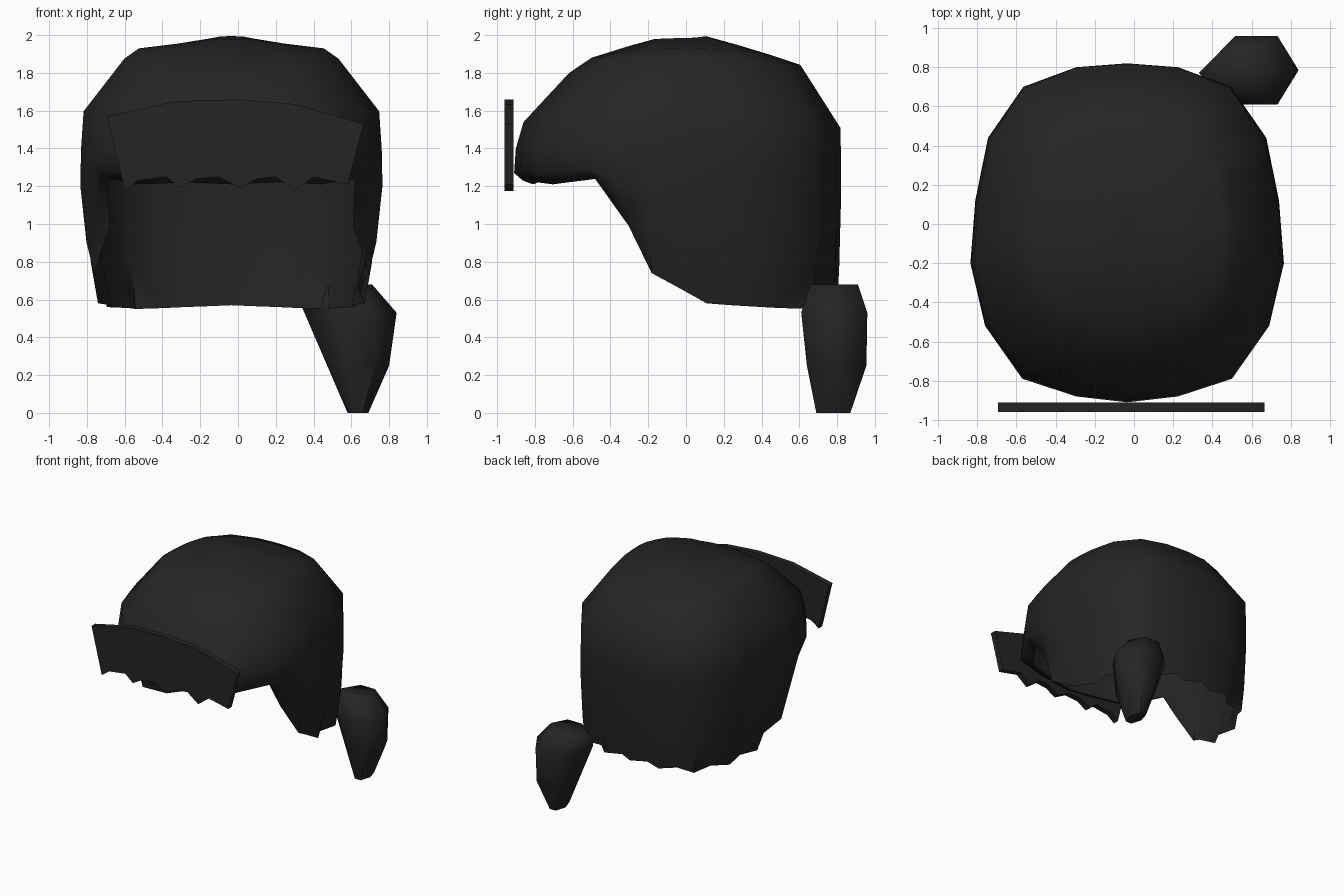
import bpy, bmesh, math

if "Cube" in bpy.data.objects:
    bpy.data.objects.remove(bpy.data.objects["Cube"])

black = bpy.data.materials.new("soft black")
black.diffuse_color = (0.018, 0.018, 0.018, 1)
black.use_nodes = True
black.node_tree.nodes["Principled BSDF"].inputs["Base Color"].default_value = black.diffuse_color


def finish(name, bm, angle):
    """Turn a bmesh into a smooth-shaded object with sharp edges above the angle."""
    bmesh.ops.recalc_face_normals(bm, faces=bm.faces)
    me = bpy.data.meshes.new(name)
    bm.to_mesh(me)
    bm.free()
    me.materials.append(black)
    me.shade_smooth()
    me.set_sharp_from_angle(angle=math.radians(angle))
    ob = bpy.data.objects.new(name, me)
    bpy.context.collection.objects.link(ob)
    return ob


def lerp(a, b, t):
    return a + (b - a) * t


# Hair cap: half outline from back to front as (x, y, hem height)
CX = -0.035
half = [(0, .82, .57), (.26, .80, .56), (.53, .70, .55), (.71, .44, .56),
        (.775, .12, .58), (.80, -.20, .74), (.725, -.52, 1.24),
        (.535, -.79, 1.21), (.26, -.88, 1.22), (0, -.91, 1.21)]
loop = half + [(-x, y, h) for x, y, h in half[-2:0:-1]]

# Midpoint columns let the strands crease between the main columns
columns = []
for i, p in enumerate(loop):
    q = loop[(i + 1) % len(loop)]
    columns.append((*p, False))
    columns.append((*[(a + b) / 2 for a, b in zip(p, q)], True))

# Rings from crown down: (scale, height) at the side, back and front
rings = [((.12, 1.985), (.13, 1.995), (.18, 1.98)),
         ((.36, 1.955), (.32, 1.95), (.34, 1.94)),
         ((.62, 1.93), (.55, 1.89), (.55, 1.88)),
         ((.71, 1.88), (.74, 1.84), (.68, 1.80)),
         ((.98, 1.60), (1.0, 1.50), (.945, 1.54)),
         ((.995, 1.40), (1.0, 1.30), (.99, 1.40)),
         ((1.0, 1.20), (1.0, 1.10), (1.0, 1.27))]

bm = bmesh.new()
grid = []
for x, y, hem, crease in columns:
    w = min(1, (y / .85) ** 2)
    col = []
    for side, back, front in rings:
        end = back if y > 0 else front
        s, z = lerp(side[0], end[0], w), lerp(side[1], end[1], w)
        z = max(z, hem + .06)
        col.append(bm.verts.new((CX + x * s, y * s, z)))
    # Lower strands, tucked in towards the hem
    tuck = lerp(.91, .98 if y > 0 else .89, w)
    for t, s in ((.65, lerp(1, tuck, .45)), (1, tuck)):
        if crease and y > -.4:
            s *= lerp(1, .93, t)
        zz = lerp(z, hem, t)
        col.append(bm.verts.new((CX + x * s, y * s, zz)))
    grid.append(col)

crown = bm.verts.new((CX, .02, 1.975))
for i, a in enumerate(grid):
    b = grid[(i + 1) % len(grid)]
    bm.faces.new((crown, a[0], b[0]))
    for j in range(len(a) - 1):
        bm.faces.new((a[j], a[j + 1], b[j + 1], b[j]))
finish("hair_cap", bm, 60)

# Fringe: flat arched panel with a jagged lower edge
outline = [(-.695, 1.57), (-.33, 1.65), (0, 1.66), (.3, 1.635), (.665, 1.53),
           (.58, 1.21), (.4, 1.25), (.3, 1.175), (.2, 1.25), (.1, 1.24),
           (.01, 1.19), (-.1, 1.25), (-.22, 1.24), (-.31, 1.19),
           (-.38, 1.25), (-.53, 1.23), (-.6, 1.18)]
bm = bmesh.new()
face = bm.faces.new([bm.verts.new((x, -.96, z)) for x, z in outline])
out = bmesh.ops.extrude_face_region(bm, geom=[face], use_keep_orig=True)
for g in out["geom"]:
    if isinstance(g, bmesh.types.BMVert):
        g.co.y = -.912
finish("fringe", bm, 40)

# Side tail: hexagonal rings (x min, x max, y min, y max, z) plus a root
tail = [(.58, .69, .69, .87, 0), (.50, .80, .64, .955, .25),
        (.41, .84, .61, .96, .53), (.44, .71, .66, .91, .68)]
bm = bmesh.new()
for x0, x1, y0, y1, z in tail:
    cx, cy = (x0 + x1) / 2, (y0 + y1) / 2
    for k in range(6):
        a = math.radians(60 * k)
        bm.verts.new((cx + math.cos(a) * (x1 - x0) / 2,
                      cy + math.sin(a) * (y1 - y0) / 2 / math.sin(math.pi / 3), z))
for z in (.58, .64):
    bm.verts.new((.33, .77, z))
hull = bmesh.ops.convex_hull(bm, input=bm.verts)
bmesh.ops.delete(bm, geom=[v for v in bm.verts if not v.link_faces], context='VERTS')
finish("side_tail", bm, 60)
